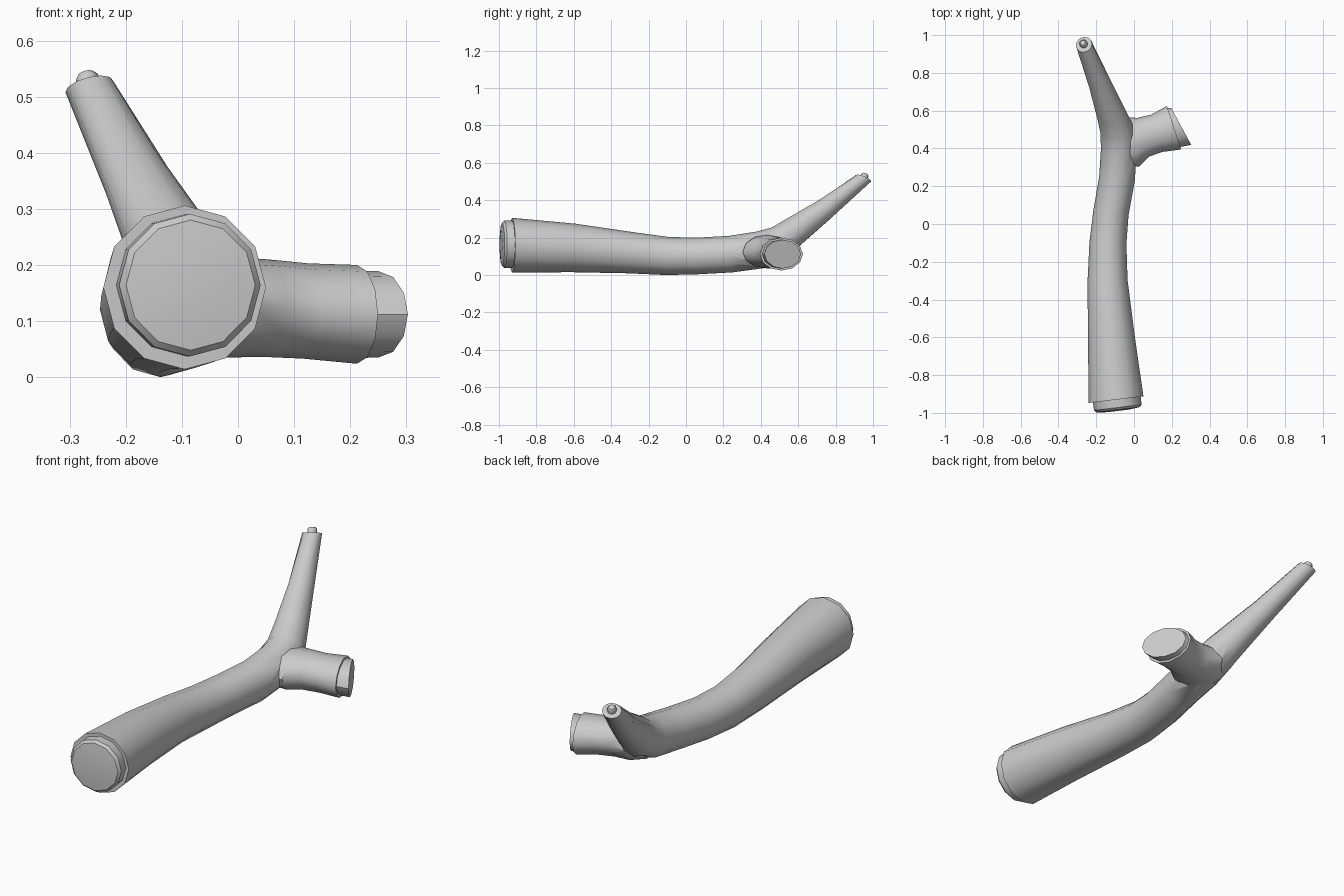
import bpy, bmesh, math
from mathutils import Vector

if "Cube" in bpy.data.objects:
    bpy.data.objects.remove(bpy.data.objects["Cube"], do_unlink=True)

grey = bpy.data.materials.new("plain grey")
grey.use_nodes = True
colour = (0.6, 0.6, 0.6, 1)
grey.diffuse_color = colour
grey.node_tree.nodes["Principled BSDF"].inputs["Base Color"].default_value = colour


def smooth(obj):
    bpy.ops.object.select_all(action="DESELECT")
    obj.select_set(True)
    bpy.context.view_layer.objects.active = obj
    bpy.ops.object.shade_smooth_by_angle(angle=math.radians(40))


def loft(name, sections, start=None, end=None, sides=12):
    """Closed tube through sections (x, y, z, half width, half height)."""
    bm = bmesh.new()
    centres = [Vector(s[:3]) for s in sections]
    last = len(sections) - 1
    rings = []
    for i, (c, s) in enumerate(zip(centres, sections)):
        d = centres[min(i + 1, last)] - centres[max(i - 1, 0)]
        if i == 0 and start:
            d = Vector(start)
        if i == last and end:
            d = Vector(end)
        side = d.cross(Vector((0, 0, 1))).normalized()
        up = side.cross(d).normalized()
        ring = []
        for k in range(sides):
            a = math.tau * k / sides
            ring.append(bm.verts.new(c + side * s[3] * math.sin(a) + up * s[4] * math.cos(a)))
        rings.append(ring)
    for a, b in zip(rings, rings[1:]):
        for k in range(sides):
            n = (k + 1) % sides
            bm.faces.new((a[k], a[n], b[n], b[k]))
    bm.faces.new(rings[0])
    bm.faces.new(rings[-1])
    bmesh.ops.recalc_face_normals(bm, faces=bm.faces)
    mesh = bpy.data.meshes.new(name)
    bm.to_mesh(mesh)
    bm.free()
    mesh.materials.append(grey)
    obj = bpy.data.objects.new(name, mesh)
    bpy.context.collection.objects.link(obj)
    smooth(obj)
    return obj


# Trunk bending up into the thin upper branch
trunk_axis = Vector((-0.12, 0.99, 0))
tip_axis = Vector((-0.24, 0.38, 0.9)).normalized()
trunk = loft("trunk", [
    (-0.095, -0.93, 0.16, 0.146, 0.146),
    (-0.12, -0.6, 0.145, 0.124, 0.13),
    (-0.14, -0.3, 0.12, 0.106, 0.111),
    (-0.138, -0.1, 0.102, 0.098, 0.102),
    (-0.122, 0.06, 0.102, 0.094, 0.098),
    (-0.09, 0.24, 0.112, 0.095, 0.098),
    (-0.08, 0.4, 0.135, 0.095, 0.1),
    (-0.09, 0.5, 0.175, 0.09, 0.09),
    (-0.12, 0.58, 0.235, 0.078, 0.08),
    (-0.18, 0.74, 0.35, 0.06, 0.06),
    (-0.265, 0.95, 0.518, 0.044, 0.044),
], start=trunk_axis, end=tip_axis)

# Flared side stub, merged into the trunk
stub = loft("side_stub", [
    (-0.09, 0.41, 0.13, 0.11, 0.085),
    (-0.02, 0.435, 0.125, 0.14, 0.09),
    (0.05, 0.46, 0.123, 0.107, 0.087),
    (0.12, 0.48, 0.118, 0.103, 0.085),
    (0.212, 0.51, 0.112, 0.121, 0.088),
], end=(0.95, 0.31, 0))
merge = trunk.modifiers.new("merge_stub", "BOOLEAN")
merge.operation = "UNION"
merge.solver = "EXACT"
merge.object = stub
bpy.context.view_layer.objects.active = trunk
bpy.ops.object.modifier_apply(modifier=merge.name)
bpy.data.objects.remove(stub, do_unlink=True)
smooth(trunk)

# Slightly domed cut end of the trunk
cap_base = Vector((-0.092, -0.92, 0.164))
loft("trunk_cut_end", [
    (*(cap_base - trunk_axis * t), r, r)
    for t, r in ((0, 0.127), (0.052, 0.127), (0.064, 0.116), (0.07, 0.06))
], start=trunk_axis * -1, end=trunk_axis * -1)

# Slanted cut end of the stub
loft("stub_cut_end", [
    (0.2, 0.51, 0.112, 0.11, 0.078),
    (0.25, 0.517, 0.112, 0.111, 0.077),
], start=(0.95, 0.31, 0), end=(0.88, 0.475, 0))

# Small peg on the branch tip
peg_base = Vector((-0.265, 0.95, 0.518))
loft("tip_peg", [
    (*(peg_base + tip_axis * t), r, r)
    for t, r in ((-0.01, 0.021), (0.018, 0.021), (0.026, 0.014))
], start=tip_axis, end=tip_axis, sides=8)
